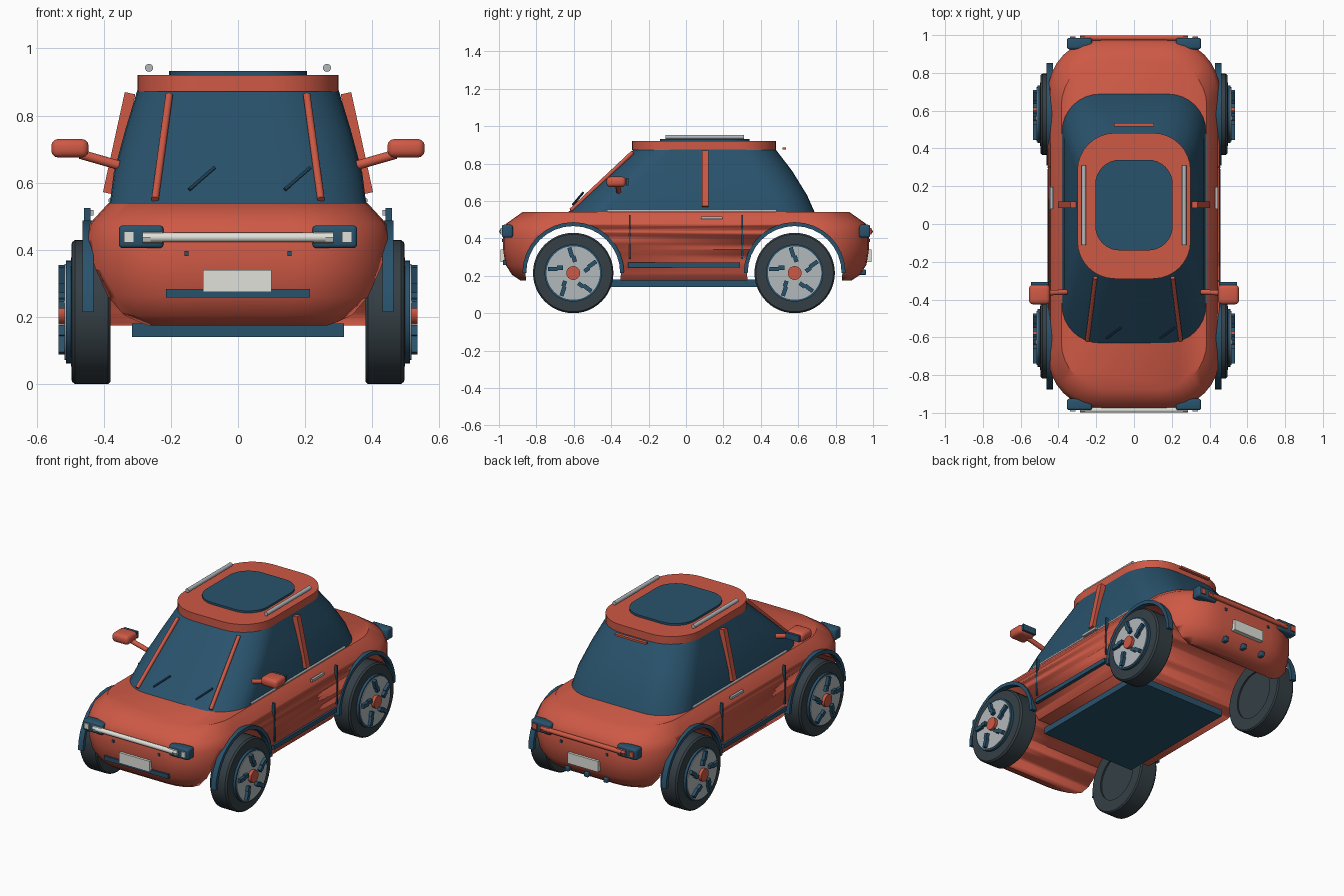
import bpy, bmesh, math
from mathutils import Vector, Matrix

if "Cube" in bpy.data.objects:
    bpy.data.objects.remove(bpy.data.objects["Cube"])

def mat(name, c):
    m = bpy.data.materials.new(name)
    m.diffuse_color = (*c, 1)
    m.use_nodes = True
    m.node_tree.nodes["Principled BSDF"].inputs["Base Color"].default_value = m.diffuse_color
    return m

RED = mat("red_paint", (.62, .10, .06))
BLUE = mat("dark_blue", (.022, .085, .15))
DARK = mat("rubber", (.035, .05, .06))
GREY = mat("silver", (.45, .48, .50))
WHITE = mat("white", (.75, .75, .70))

def finish(name, bm, m, smooth=35):
    bmesh.ops.recalc_face_normals(bm, faces=bm.faces[:])
    me = bpy.data.meshes.new(name)
    bm.to_mesh(me)
    bm.free()
    ob = bpy.data.objects.new(name, me)
    bpy.context.collection.objects.link(ob)
    me.materials.append(m)
    bpy.ops.object.select_all(action='DESELECT')
    bpy.context.view_layer.objects.active = ob
    ob.select_set(True)
    if smooth:
        bpy.ops.object.shade_smooth_by_angle(angle=math.radians(smooth))
    return ob

def box(name, lo, hi, m, rot=None, bevel=0):
    lo, hi = Vector(lo), Vector(hi)
    bm = bmesh.new()
    bmesh.ops.create_cube(bm, size=1)
    bmesh.ops.scale(bm, vec=[abs(v) for v in hi - lo], verts=bm.verts)
    if bevel:
        bmesh.ops.bevel(bm, geom=bm.edges[:], offset=bevel, segments=3, profile=.5, affect='EDGES')
    M = Matrix.Translation((lo + hi) / 2)
    bmesh.ops.transform(bm, matrix=M @ rot if rot else M, verts=bm.verts)
    return finish(name, bm, m)

def rod(name, a, b, r, m, seg=16):
    a, b = Vector(a), Vector(b)
    bm = bmesh.new()
    bmesh.ops.create_cone(bm, cap_ends=True, segments=seg, radius1=r, radius2=r, depth=(b - a).length)
    q = (b - a).to_track_quat('Z', 'Y').to_matrix().to_4x4()
    bmesh.ops.transform(bm, matrix=Matrix.Translation((a + b) / 2) @ q, verts=bm.verts)
    return finish(name, bm, m)

def loft(name, rings, m, smooth=35, seg=8):
    """Stack of rounded rectangles: (z, half width, y min, y max, corner radius)."""
    bm = bmesh.new()
    rows = []
    for z, w, y0, y1, r in rings:
        row = []
        for k, (cx, cy) in enumerate(((w-r, y1-r), (r-w, y1-r), (r-w, y0+r), (w-r, y0+r))):
            for i in range(seg + 1):
                t = math.pi / 2 * (k + i / seg)
                row.append(bm.verts.new((cx + r*math.cos(t), cy + r*math.sin(t), z)))
        rows.append(row)
    n = len(rows[0])
    for a, b in zip(rows, rows[1:]):
        for i in range(n):
            bm.faces.new((a[i], a[(i+1) % n], b[(i+1) % n], b[i]))
    bm.faces.new(rows[0])
    bm.faces.new(rows[-1])
    return finish(name, bm, m, smooth)

def lathe(name, prof, cy, cz, m, a0=0, a1=2*math.pi, seg=48):
    """Closed (x, radius) profile spun about the x axis."""
    bm = bmesh.new()
    full = a1 - a0 > 6.28
    rows = []
    for i in range(seg if full else seg + 1):
        t = a0 + (a1 - a0) * i / seg
        rows.append([bm.verts.new((x, cy + r*math.cos(t), cz + r*math.sin(t))) for x, r in prof])
    k = len(prof)
    for a, b in zip(rows, rows[1:] + (rows[:1] if full else [])):
        for j in range(k):
            bm.faces.new((a[j], a[(j+1) % k], b[(j+1) % k], b[j]))
    if not full:
        bm.faces.new(rows[0])
        bm.faces.new(rows[-1])
    return finish(name, bm, m)

WHEELS = (("front", -.603), ("rear", .581))
CZ = .215

# Lower body with wheel wells cut right through
body = loft("body", [(.175, .40, -.885, .885, .25), (.205, .425, -.93, .93, .27), (.26, .445, -.965, .965, .28),
                     (.34, .455, -.978, .978, .28), (.43, .455, -.978, .978, .28), (.48, .44, -.96, .96, .28),
                     (.54, .385, -.875, .875, .25)], RED)
for n, y in WHEELS:
    cut = rod("well_cutter", (-.6, y, CZ), (.6, y, CZ), .255, DARK, 48)
    cut.hide_render = True
    mod = body.modifiers.new("well", 'BOOLEAN')
    mod.operation = 'DIFFERENCE'
    mod.solver = 'EXACT'
    mod.object = cut
    bpy.context.view_layer.objects.active = body
    bpy.ops.object.modifier_apply(modifier=mod.name)
    bpy.data.objects.remove(cut)
box("floor_pan", (-.315, -.4, .14), (.315, .385, .18), BLUE)

# Glasshouse, roof and sunroof
loft("cabin_glass", [(.535, .382, -.635, .69, .2), (.63, .37, -.535, .648, .2), (.76, .335, -.4, .568, .2),
                     (.875, .30, -.28, .48, .2)], BLUE)
loft("roof", [(.872, .30, -.29, .482, .2), (.92, .30, -.29, .482, .2)], RED)
loft("sunroof", [(.915, .205, -.14, .34, .13), (.932, .205, -.14, .34, .13)], BLUE)
box("high_brake_light", (-.105, .515, .874), (.105, .535, .886), RED)

# Wipers
for x in (-.145, .14):
    rod("wiper", (x, -.605, .58), (x + .075, -.55, .645), .006, BLUE, 8)

for s in (-1, 1):
    # Pillars, rails and belt trim
    rod("front_pillar", (s*.247, -.615, .55), (s*.205, -.285, .86), .011, RED)
    box("middle_pillar", (s*.338, .085, .565), (s*.37, .12, .87), RED, Matrix.Rotation(-s*.215, 4, 'Y'))
    rod("roof_rail", (s*.265, -.11, .942), (s*.265, .31, .942), .012, GREY)
    rod("belt_trim", (s*.378, -.42, .547), (s*.378, .48, .547), .008, GREY)
    # Mirrors
    rod("mirror_arm", (s*.355, -.36, .652), (s*.47, -.365, .685), .014, RED)
    box("mirror_housing", (s*.445, -.425, .675), (s*.556, -.322, .73), RED, bevel=.02)
    box("mirror_glass", (s*.452, -.322, .684), (s*.545, -.308, .722), BLUE)
    # Door details
    for y in (-.3, .3):
        box("door_seam", (s*.44, y-.004, .29), (s*.458, y+.004, .525), BLUE)
    box("door_handle", (s*.43, .08, .503), (s*.445, .195, .518), GREY)
    box("side_moulding", (s*.43, -.31, .245), (s*.459, .29, .27), BLUE)
    # Lamps at both ends
    for e, end in ((-1, "head"), (1, "tail")):
        box(end + "_lamp", (s*.222, e*.925, .405), (s*.355, e*.985, .473), BLUE, bevel=.012)
        box(end + "_lamp_lens", (s*.31, e*.975, .422), (s*.34, e*.992, .455), WHITE if e < 0 else RED)
        rod(end + "_bar_end", (s*.225, e*.978, .437), (s*.285, e*.978, .437), .019, WHITE if e < 0 else RED, 8)
        box(end + "_sensor", (s*.147, e*.965, .382), (s*.16, e*.984, .397), BLUE)
    # Wheels and arches
    for n, y in WHEELS:
        lathe(n + "_arch_trim", [(s*.43, .251), (s*.463, .251), (s*.463, .272), (s*.43, .272)], y, CZ, BLUE, 0, math.pi, 16)
        rod(n + "_tyre_core", (s*.39, y, CZ), (s*.485, y, CZ), .17, DARK, 48)
        lathe(n + "_tyre", [(s*.38, .14), (s*.38, .208), (s*.387, .215), (s*.485, .215), (s*.495, .207), (s*.497, .15)],
              y, CZ, DARK)
        lathe(n + "_rim_ring", [(s*.47, .14), (s*.512, .14), (s*.512, .153), (s*.47, .153)], y, CZ, BLUE)
        rod(n + "_rim", (s*.47, y, CZ), (s*.516, y, CZ), .143, GREY, 48)
        rod(n + "_hub", (s*.5, y, CZ), (s*.534, y, CZ), .037, RED, 24)
        for i in range(5):
            a = math.pi / 2 + i * math.tau / 5
            for r, off, h in ((.075, -.07, .016), (.112, .12, .026)):
                c = Vector((s*.522, y + r*math.cos(a+off), CZ + r*math.sin(a+off)))
                d = Vector((.012, h, .011))
                box(n + "_spoke", c - d, c + d, BLUE, Matrix.Rotation(a + .3, 4, 'X'))

# Light bars, plates, lower grille and rear diffuser fins
for e, n, m in ((-1, "front", WHITE), (1, "rear", RED)):
    rod(n + "_light_bar", (-.26, e*.985, .437), (.26, e*.985, .437), .014, m)
    box(n + "_plate", (-.104, e*.965, .275), (.1, e*.993, .34), WHITE)
box("lower_grille", (-.215, -.978, .258), (.215, -.94, .284), BLUE)
for x in (-.13, 0, .13):
    box("diffuser_fin", (x-.014, .9, .205), (x+.014, .962, .235), BLUE, bevel=.006)
